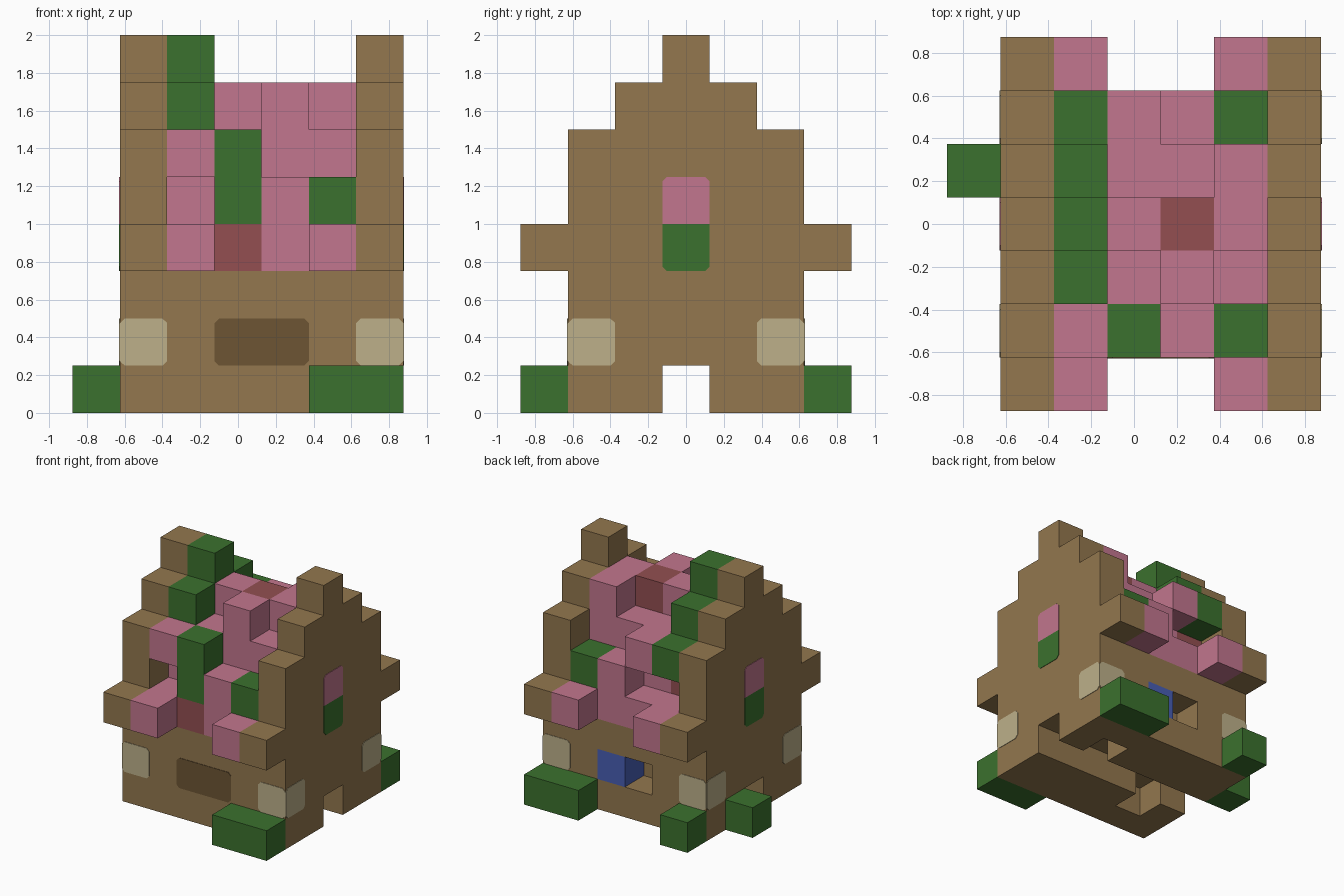
import bpy, bmesh
from mathutils import Vector

if "Cube" in bpy.data.objects:
    bpy.data.objects.remove(bpy.data.objects["Cube"], do_unlink=True)

CELL = 0.25
ORIGIN = Vector((-0.875, -0.875, 0))


def material(name, rgb):
    # sRGB bytes to linear values
    lin = [((c / 255 + 0.055) / 1.055) ** 2.4 for c in rgb] + [1]
    m = bpy.data.materials.new(name)
    m.use_nodes = True
    m.diffuse_color = lin
    m.node_tree.nodes["Principled BSDF"].inputs["Base Color"].default_value = lin
    return m


BROWN = material("timber brown", (147, 119, 78))
PINK = material("roof pink", (194, 118, 142))
GREEN = material("leaf green", (59, 113, 46))
RED = material("dull red", (147, 79, 81))
CREAM = material("pale cream", (189, 176, 138))
DARK = material("dark brown", (109, 85, 52))
BLUE = material("window blue", (72, 94, 180))

grid = {}   # cell -> part name
parts = {}  # part name -> material


def fill(name, mat, xs, ys, zs):
    """Claim a box of cells for a part; later parts replace earlier ones."""
    parts[name] = mat
    for x in xs:
        for y in ys:
            for z in zs:
                grid[x, y, z] = name


def clear(xs, ys, zs):
    for x in xs:
        for y in ys:
            for z in zs:
                grid.pop((x, y, z), None)


def span(a, b):
    return range(a, b + 1)


# House body, with a passage under it, two side niches and a window opening
fill("house_body", BROWN, span(1, 6), span(1, 5), span(0, 2))
clear(span(1, 6), [3], [0])
clear([2], [2], [0])
clear([5], [4], [0])
clear([3], [5], [1])
fill("back_window", BLUE, [4], [5], [1])

# Stepped gable walls
for name, x in (("right_gable", 1), ("left_gable", 6)):
    fill(name, BROWN, [x], span(0, 6), [3])
    fill(name, BROWN, [x], span(1, 5), span(4, 5))
    fill(name, BROWN, [x], span(2, 4), [6])
    fill(name, BROWN, [x], [3], [7])

# Pink roof: top level of each column, front to back
ROOF_TOPS = {2: (3, 5, 6, 7, 6, 5, 3),
             3: (0, 5, 5, 6, 5, 5, 0),
             4: (0, 4, 6, 6, 5, 4, 0),
             5: (3, 4, 5, 6, 6, 4, 3)}
for x, tops in ROOF_TOPS.items():
    for y, top in enumerate(tops):
        fill("roof", PINK, [x], [y], span(3, top))
clear([2], [1, 5], [4])
clear([3], [5], [4])

# Leafy roof blocks
for y in span(2, 5):
    fill("roof_leaf_ridge", GREEN, [2], [y], [ROOF_TOPS[2][y]])
fill("front_roof_leaf", GREEN, [3], [1], span(4, 5))
fill("front_corner_leaf", GREEN, [5], [1], [4])
fill("back_corner_leaf", GREEN, [5], [5], [4])

# Red roof blocks
fill("front_red_block", RED, [3], [1], [3])
fill("top_red_block", RED, [4], [3], [6])
fill("back_red_block", RED, [2], [4], [4])

# Bushes on the ground
fill("front_bush", GREEN, span(5, 6), [0], [0])
fill("back_long_bush", GREEN, span(5, 6), [6], [0])
fill("back_small_bush", GREEN, [1], [6], [0])
fill("side_bush", GREEN, [0], [4], [0])


def add_object(name, bm, mat):
    bmesh.ops.recalc_face_normals(bm, faces=bm.faces) if name.endswith("plate") else None
    mesh = bpy.data.meshes.new(name)
    bm.to_mesh(mesh)
    bm.free()
    mesh.materials.append(mat)
    bpy.context.collection.objects.link(bpy.data.objects.new(name, mesh))


def build_part(name, mat):
    """Skin the part's exposed cell faces and merge the flat ones."""
    bm = bmesh.new()
    for cell in [c for c, owner in grid.items() if owner == name]:
        centre = ORIGIN + (Vector(cell) + Vector((0.5, 0.5, 0.5))) * CELL
        for axis in range(3):
            for sign in (-1, 1):
                n = Vector((0, 0, 0))
                n[axis] = sign
                if tuple(int(a + b) for a, b in zip(cell, n)) in grid:
                    continue
                u = Vector((0, 0, 0))
                u[(axis + 1) % 3] = 1
                v = n.cross(u)
                corners = [n + u + v, n - u + v, n - u - v, n + u - v]
                bm.faces.new([bm.verts.new(centre + c * CELL / 2) for c in corners])
    bmesh.ops.remove_doubles(bm, verts=bm.verts, dist=0.001)
    bmesh.ops.dissolve_limit(bm, angle_limit=0.01, verts=bm.verts, edges=bm.edges)
    add_object(name, bm, mat)


for part, mat in parts.items():
    build_part(part, mat)


def plate(name, mat, centre, normal, width, top=True, bottom=True):
    """Thin upright panel with clipped corners on a wall."""
    n = Vector(normal)
    u = Vector((0, 0, 1)).cross(n)
    w, h, cut = width / 2, CELL / 2, 0.025
    t, b = cut * top, cut * bottom
    outline = [(w - b, -h), (w, b - h), (w, h - t), (w - t, h),
               (t - w, h), (-w, h - t), (-w, b - h), (b - w, -h)]
    bm = bmesh.new()
    verts = [bm.verts.new(Vector(centre) + u * p + Vector((0, 0, q))) for p, q in outline]
    face = bm.faces.new(verts)
    out = bmesh.ops.extrude_face_region(bm, geom=[face])["geom"]
    moved = [e for e in out if isinstance(e, bmesh.types.BMVert)]
    bmesh.ops.translate(bm, vec=n * 0.004, verts=moved)
    bmesh.ops.remove_doubles(bm, verts=bm.verts, dist=0.0001)
    add_object(name + "_plate", bm, mat)


# Cream corner stones wrapping every corner of the body
LOW, HIGH = -0.625, 0.875
for end, ny in (("front", -1), ("back", 1)):
    for side, nx, wall in (("right", -1, LOW), ("left", 1, HIGH)):
        plate(f"{end}_{side}_stone", CREAM,
              (wall - nx * CELL / 2, ny * 0.625, 0.375), (0, ny, 0), CELL)
        plate(f"{side}_{end}_stone", CREAM,
              (wall, ny * 0.5, 0.375), (nx, 0, 0), CELL)

# Dark front panel and the two-colour gable windows
plate("front_panel", DARK, (0.125, -0.625, 0.375), (0, -1, 0), CELL * 2)
for side, nx, wall in (("right", -1, LOW), ("left", 1, HIGH)):
    plate(side + "_window_top", PINK, (wall, 0, 1.125), (nx, 0, 0), CELL, bottom=False)
    plate(side + "_window_base", GREEN, (wall, 0, 0.875), (nx, 0, 0), CELL, top=False)
